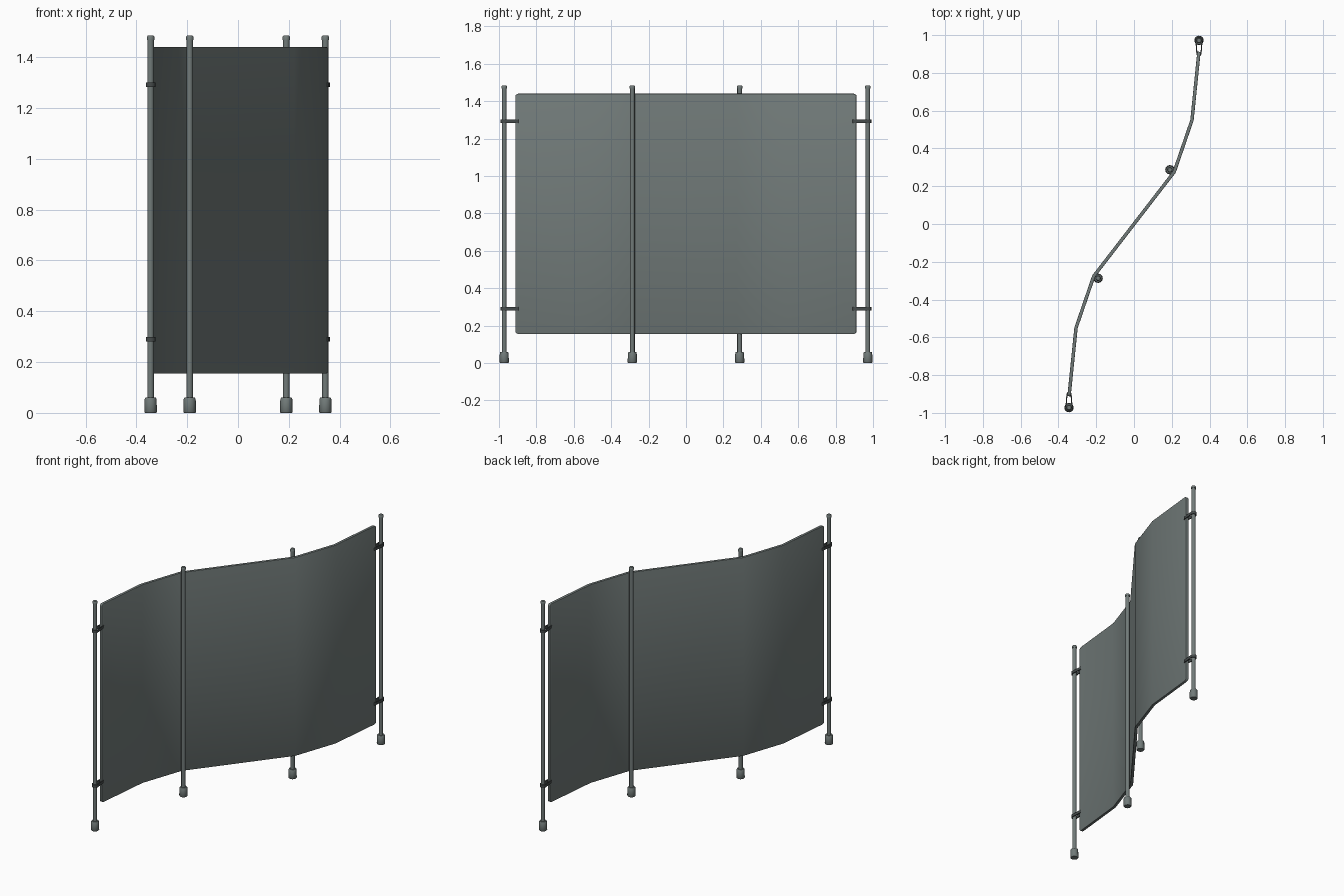
import bpy, bmesh, math
from mathutils import Vector

if "Cube" in bpy.data.objects:
    bpy.data.objects.remove(bpy.data.objects["Cube"])


def material(name, rgb):
    m = bpy.data.materials.new(name)
    m.diffuse_color = (*rgb, 1)
    m.use_nodes = True
    m.node_tree.nodes["Principled BSDF"].inputs["Base Color"].default_value = m.diffuse_color
    return m


GREY = material("slate grey", (0.165, 0.195, 0.19))
DARK = material("dark strap grey", (0.06, 0.07, 0.07))


def finish(name, bm, mat, angle=40):
    bmesh.ops.recalc_face_normals(bm, faces=bm.faces)
    me = bpy.data.meshes.new(name)
    bm.to_mesh(me)
    bm.free()
    me.materials.append(mat)
    ob = bpy.data.objects.new(name, me)
    bpy.context.collection.objects.link(ob)
    bpy.ops.object.select_all(action='DESELECT')
    ob.select_set(True)
    bpy.context.view_layer.objects.active = ob
    bpy.ops.object.shade_smooth_by_angle(angle=math.radians(angle))
    return ob


def lathe(name, profile, x, y, mat, n=12):
    """Closed turned part from (radius, z) points."""
    bm = bmesh.new()
    rings = [[bm.verts.new((x + r * math.cos(2 * math.pi * i / n),
                            y + r * math.sin(2 * math.pi * i / n), z))
              for i in range(n)] for r, z in profile]
    for a, b in zip(rings, rings[1:]):
        for i in range(n):
            j = (i + 1) % n
            bm.faces.new((a[i], a[j], b[j], b[i]))
    bm.faces.new(rings[0])
    bm.faces.new(rings[-1])
    return finish(name, bm, mat)


def strap(name, s, z, h=0.018):
    """Open tapered loop tying the panel end to its pole."""
    bm = bmesh.new()

    def outline(r_pole, r_panel, zz):
        pts = []
        for cy, r, start in ((0.972, r_pole, 0), (0.903, r_panel, math.pi)):
            for i in range(9):
                a = start + math.pi * i / 8
                pts.append(bm.verts.new((s * (0.344 + r * math.cos(a)),
                                         s * (cy + r * math.sin(a)), zz)))
        return pts

    loops = [outline(0.019, 0.014, z - h / 2), outline(0.019, 0.014, z + h / 2),
             outline(0.013, 0.008, z + h / 2), outline(0.013, 0.008, z - h / 2)]
    n = len(loops[0])
    for k in range(4):
        a, b = loops[k], loops[(k + 1) % 4]
        for i in range(n):
            j = (i + 1) % n
            bm.faces.new((a[i], a[j], b[j], b[i]))
    return finish(name, bm, DARK)


# Poles with feet and caps, straps on the end poles
for s, side in ((-1, "left"), (1, "right")):
    for x, y, place in ((0.344, 0.972, "outer"), (0.19, 0.287, "inner")):
        tag = f"{side}_{place}"
        lathe(f"{tag}_pole", [(0.013, 0.05), (0.013, 1.472)], s * x, s * y, GREY)
        lathe(f"{tag}_cap", [(0.015, 1.468), (0.015, 1.48), (0.011, 1.485)],
              s * x, s * y, GREY)
        lathe(f"{tag}_foot", [(0.022, 0), (0.025, 0.004), (0.0235, 0.055),
                              (0.020, 0.06)], s * x, s * y, GREY)
    for z, level in ((0.29, "lower"), (1.292, "upper")):
        strap(f"{side}_{level}_strap", s, z)

# Curved fabric panel: path columns, with rounded corners at both ends
LOW, HIGH = 0.155, 1.44
half = [Vector(p) for p in ((0.344, 0.912), (0.307, 0.55), (0.213, 0.276))]
inward = (half[1] - half[0]).normalized()
cols = [(half[0] + inward * d, 0.016 - math.sqrt(0.016 ** 2 - (0.016 - d) ** 2))
        for d in (0, 0.002, 0.006, 0.016)]
cols += [(p, 0) for p in half[1:]]
cols += [(-p, inset) for p, inset in reversed(cols)]

bm = bmesh.new()
pairs = [(bm.verts.new((p.x, p.y, LOW + c)), bm.verts.new((p.x, p.y, HIGH - c)))
         for p, c in cols]
for a, b in zip(pairs, pairs[1:]):
    bm.faces.new((a[0], b[0], b[1], a[1]))
panel = finish("curved_panel", bm, GREY)
sol = panel.modifiers.new("thickness", 'SOLIDIFY')
sol.thickness = 0.018
sol.offset = 0
sol.use_even_offset = True
bev = panel.modifiers.new("soft_edge", 'BEVEL')
bev.width = 0.004
bev.segments = 2
bev.limit_method = 'ANGLE'
bev.angle_limit = math.radians(60)
